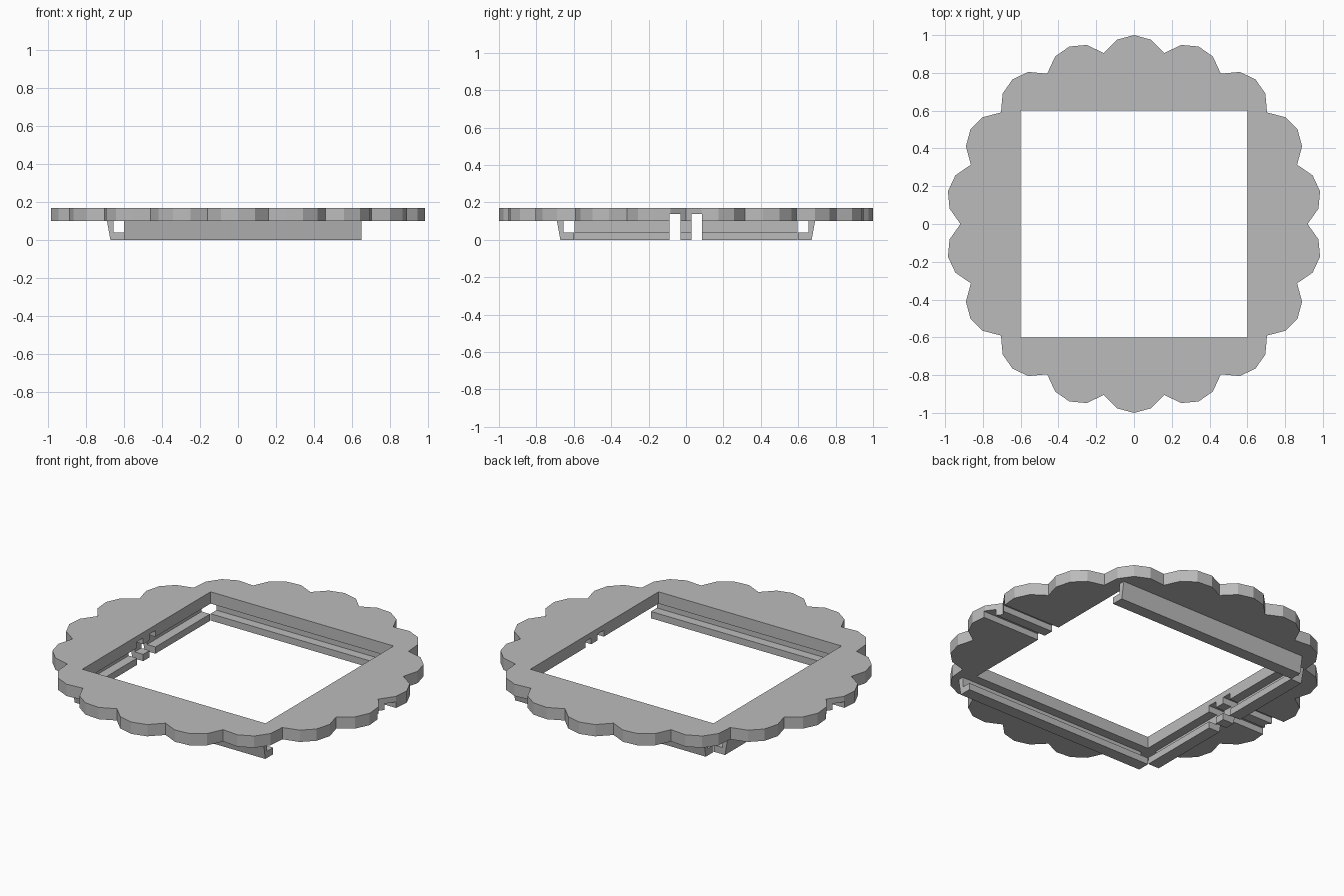
import bpy
import bmesh
from math import radians
from mathutils import Matrix, Vector

cube = bpy.data.objects.get("Cube")
if cube:
    bpy.data.objects.remove(cube, do_unlink=True)

grey = bpy.data.materials.new("plain grey")
grey.use_nodes = True
colour = (0.5, 0.5, 0.5, 1)
grey.diffuse_color = colour
grey.node_tree.nodes["Principled BSDF"].inputs["Base Color"].default_value = colour


def prism(name, outline, direction):
    """Extrude a closed outline of 3D points along a direction."""
    bm = bmesh.new()
    face = bm.faces.new([bm.verts.new(p) for p in outline])
    made = bmesh.ops.extrude_face_region(bm, geom=[face])["geom"]
    moved = [v for v in made if isinstance(v, bmesh.types.BMVert)]
    bmesh.ops.translate(bm, verts=moved, vec=direction)
    bmesh.ops.recalc_face_normals(bm, faces=bm.faces)
    mesh = bpy.data.meshes.new(name)
    bm.to_mesh(mesh)
    bm.free()
    mesh.materials.append(grey)
    obj = bpy.data.objects.new(name, mesh)
    bpy.context.collection.objects.link(obj)
    return obj


def box(name, x0, x1, y0, y1, z0, z1):
    corners = [(x0, y0, z0), (x1, y0, z0), (x1, y1, z0), (x0, y1, z0)]
    return prism(name, corners, (0, 0, z1 - z0))


def cut(obj, cutter):
    mod = obj.modifiers.new("cut", 'BOOLEAN')
    mod.operation = 'DIFFERENCE'
    mod.solver = 'EXACT'
    mod.object = cutter
    bpy.context.view_layer.objects.active = obj
    bpy.ops.object.modifier_apply(modifier=mod.name)


# Scalloped plate: eighteen faceted lobes around a circle
outline = []
for lobe in range(18):
    angle = 10 + 20 * lobe
    spin = Matrix.Rotation(radians(angle), 3, 'Z')
    for facet in (-30, 0, 30):
        arc = Matrix.Rotation(radians(facet), 3, 'Z') @ Vector((0.178, 0, 0))
        outline.append(spin @ (Vector((0.822, 0, 0.1)) + arc))
    # Notch between this lobe and the next
    notch = Matrix.Rotation(radians(angle + 10), 3, 'Z')
    outline.append(notch @ Vector((0.919, 0, 0.1)))
plate = prism("scalloped_plate", outline, (0, 0, 0.07))

# L-shaped rails: (distance outward, height)
PROFILE = [(0.6, 0), (0.672, 0), (0.69, 0.1), (0.655, 0.1), (0.655, 0.04), (0.6, 0.04)]
for name, side in (("front_rail", -1), ("back_rail", 1)):
    prism(name, [(-0.6, side * u, z) for u, z in PROFILE], (1.25, 0, 0))
side_rail = prism("side_rail", [(-u, -0.595, z) for u, z in PROFILE], (0, 1.19, 0))

# Square window and the two cross grooves underneath
cutters = [box("window_cutter", -0.6, 0.6, -0.6, 0.6, -0.1, 0.4)]
cut(plate, cutters[0])
for y0, y1 in ((-0.088, -0.03), (0.03, 0.085)):
    groove = box("groove_cutter", -1.2, 1.2, y0, y1, -0.1, 0.137)
    cut(plate, groove)
    cut(side_rail, groove)
    cutters.append(groove)
for cutter in cutters:
    bpy.data.objects.remove(cutter, do_unlink=True)
